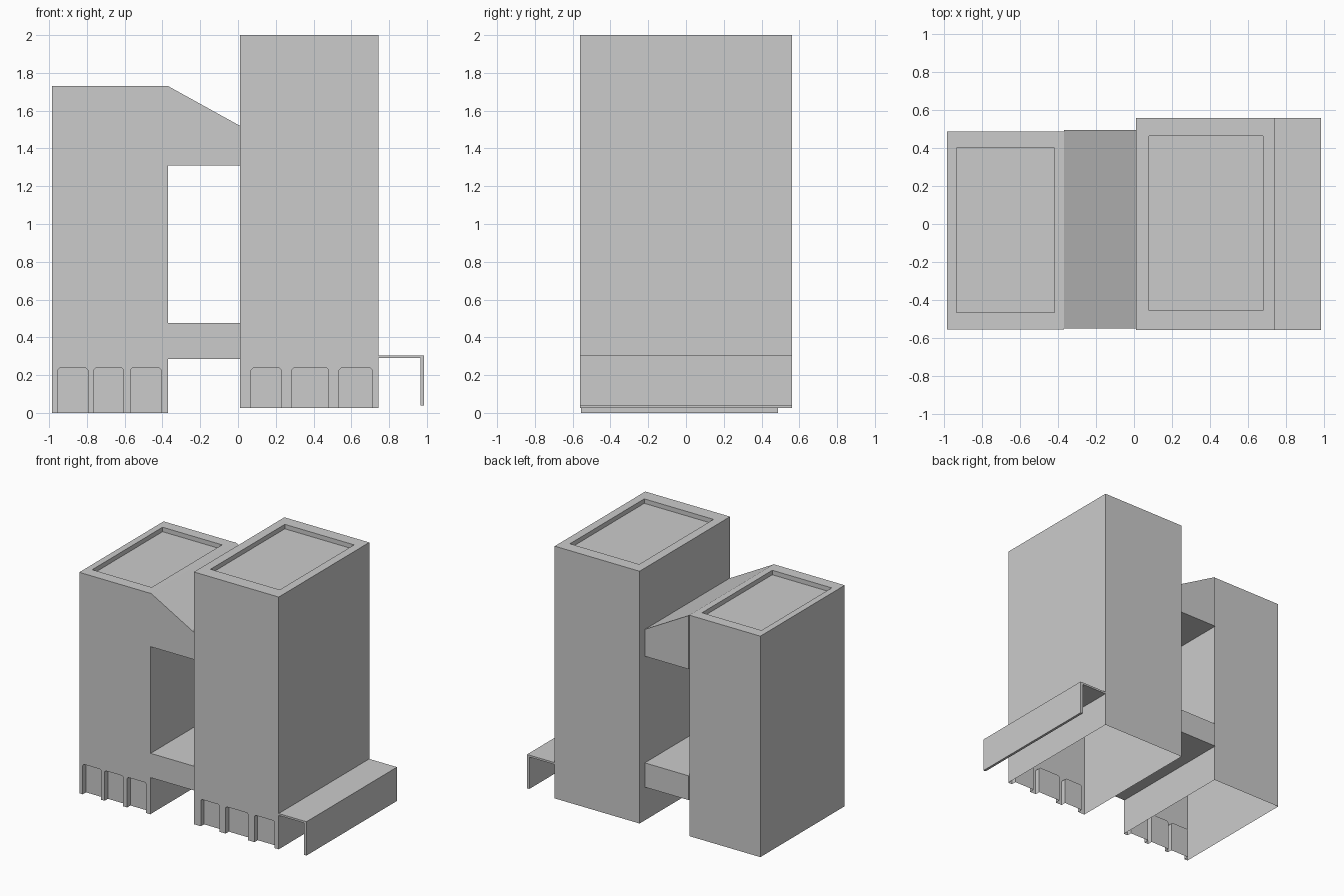
import bpy
import bmesh

cube = bpy.data.objects.get("Cube")
if cube:
    bpy.data.objects.remove(cube, do_unlink=True)

# One plain grey for the whole massing
grey = bpy.data.materials.new("light grey")
grey.use_nodes = True
colour = (0.6, 0.6, 0.6, 1)
grey.diffuse_color = colour
grey.node_tree.nodes["Principled BSDF"].inputs["Base Color"].default_value = colour


def finish(name, bm):
    bmesh.ops.remove_doubles(bm, verts=bm.verts, dist=0.0005)
    bmesh.ops.recalc_face_normals(bm, faces=bm.faces)
    mesh = bpy.data.meshes.new(name)
    bm.to_mesh(mesh)
    bm.free()
    mesh.materials.append(grey)
    obj = bpy.data.objects.new(name, mesh)
    bpy.context.collection.objects.link(obj)
    return obj


def add_face(bm, points):
    return bm.faces.new([bm.verts.new(p) for p in points])


def add_strip(bm, path_a, path_b):
    """Quads between two open paths of equal length."""
    for i in range(len(path_a) - 1):
        add_face(bm, (path_a[i], path_a[i + 1], path_b[i + 1], path_b[i]))


def rectangle(x, y, z):
    return [(x[0], y[0], z), (x[1], y[0], z), (x[1], y[1], z), (x[0], y[1], z)]


def tower(name, x, y, z, roof_x, roof_y, doors, door_top=0.237,
          door_depth=0.04, roof_depth=0.035, corner=0.01):
    """Shell open underneath, with a sunken roof and recessed doors."""
    bm = bmesh.new()
    base, top = z

    # Back and side walls
    low, high = rectangle(x, y, base), rectangle(x, y, top)
    add_strip(bm, low[1:] + low[:1], high[1:] + high[:1])

    # Roof rim, recess sides and sunken floor
    rim = rectangle(roof_x, roof_y, top)
    floor = rectangle(roof_x, roof_y, top - roof_depth)
    add_strip(bm, high + high[:1], rim + rim[:1])
    add_strip(bm, rim + rim[:1], floor + floor[:1])
    add_face(bm, floor)

    # Front wall outline, notched round each door
    outline = [low[0]]
    for left, right in doors:
        arch = [(left, base), (left, door_top - corner), (left + corner, door_top),
                (right - corner, door_top), (right, door_top - corner), (right, base)]
        front = [(px, y[0], pz) for px, pz in arch]
        back = [(px, y[0] + door_depth, pz) for px, pz in arch]
        add_strip(bm, front, back)
        add_face(bm, back)
        outline += front
    add_face(bm, outline + [low[1], high[1], high[0]])
    return finish(name, bm)


def prism(name, profile, y):
    """Extrude an x-z profile along y."""
    bm = bmesh.new()
    front = [(px, y[0], pz) for px, pz in profile]
    back = [(px, y[1], pz) for px, pz in profile]
    add_face(bm, front)
    add_face(bm, back)
    add_strip(bm, front + front[:1], back + back[:1])
    return finish(name, bm)


# Towers
tower("short_tower", (-0.985, -0.37), (-0.557, 0.487), (0, 1.73),
      (-0.935, -0.42), (-0.468, 0.402),
      [(-0.955, -0.795), (-0.765, -0.605), (-0.57, -0.405)])
tower("tall_tower", (0.01, 0.745), (-0.56, 0.56), (0.025, 2.0),
      (0.08, 0.68), (-0.455, 0.465),
      [(0.07, 0.23), (0.285, 0.48), (0.535, 0.71)])

# Bridges between the towers
gap = (-0.37, 0.01)
bridge_y = (-0.552, 0.495)
prism("lower_bridge", [(gap[0], 0.285), (gap[1], 0.285),
                       (gap[1], 0.475), (gap[0], 0.475)], bridge_y)
prism("upper_bridge", [(gap[0], 1.31), (gap[1], 1.31),
                       (gap[1], 1.52), (gap[0], 1.73)], bridge_y)

# Side canopy with its hanging screen
prism("side_canopy", [(0.745, 0.305), (0.985, 0.305), (0.985, 0.04),
                      (0.965, 0.04), (0.965, 0.29), (0.745, 0.29)], (-0.56, 0.56))
